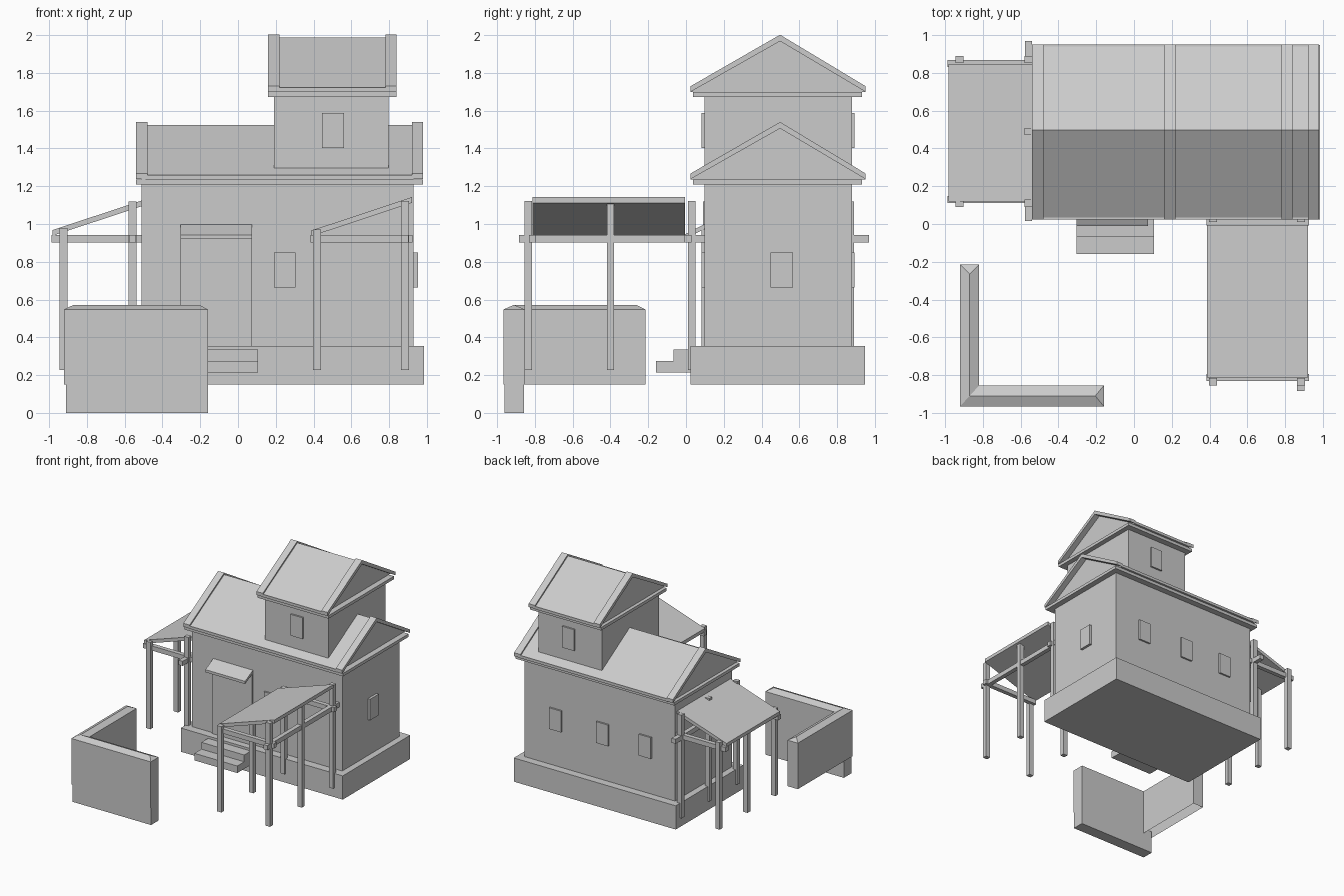
import bpy

if "Cube" in bpy.data.objects:
    bpy.data.objects.remove(bpy.data.objects["Cube"])

def mesh(name, verts, faces):
    me = bpy.data.meshes.new(name)
    me.from_pydata(verts, [], faces)
    me.update()
    ob = bpy.data.objects.new(name, me)
    bpy.context.collection.objects.link(ob)
    return ob

def prism(name, pts, a, b, axis):
    """Extrude a closed profile from a to b: axis 'x' takes (y,z), 'y' takes (x,z)."""
    put = (lambda p, t: (t, p[0], p[1])) if axis == 'x' else (lambda p, t: (p[0], t, p[1]))
    area = sum(p[0] * q[1] - q[0] * p[1] for p, q in zip(pts, pts[1:] + pts[:1]))
    # keep normals outward
    if (area < 0) == (axis == 'x'):
        pts = pts[::-1]
    n = len(pts)
    verts = [put(p, a) for p in pts] + [put(p, b) for p in pts]
    faces = [(i, (i + 1) % n, n + (i + 1) % n, n + i) for i in range(n)]
    faces += [tuple(range(n))[::-1], tuple(range(n, 2 * n))]
    return mesh(name, verts, faces)

def box(name, x0, x1, y0, y1, z0, z1):
    return prism(name, [(y0, z0), (y1, z0), (y1, z1), (y0, z1)], x0, x1, 'x')

RIDGE, Y0, Y1 = 0.498, 0.025, 0.95

def gable_roof(name, x0, x1, zb):
    # eave band, filled roof, barge boards and eave trims
    box(name + "_eave_band", x0, x1, 0.037, 0.932, zb, zb + 0.026)
    prism(name + "_panels", [(0.032, zb + 0.026), (Y1 - 0.007, zb + 0.026), (Y1 - 0.007, zb + 0.048),
                             (RIDGE, zb + 0.315), (0.032, zb + 0.048)], x0 + 0.03, x1 - 0.05, 'x')
    chevron = [(Y0, zb + 0.028), (RIDGE, zb + 0.296), (Y1, zb + 0.028),
               (Y1, zb + 0.058), (RIDGE, zb + 0.33), (Y0, zb + 0.058)]
    for side, a in (("left", x0), ("right", x1 - 0.06)):
        prism(f"{name}_{side}_barge_board", chevron, a, a + 0.06, 'x')
    for side, a in (("front", Y0), ("back", Y1 - 0.025)):
        box(f"{name}_{side}_eave_trim", x0 + 0.05, x1 - 0.05, a, a + 0.025, zb + 0.026, zb + 0.05)

# House
box("plinth", -0.565, 0.985, 0.025, 0.947, 0.15, 0.355)
box("house_walls", -0.51, 0.93, 0.097, 0.878, 0.355, 1.215)
gable_roof("main_roof", -0.54, 0.98, 1.21)
box("tower_walls", 0.19, 0.797, 0.097, 0.878, 1.25, 1.68)
gable_roof("tower_roof", 0.16, 0.84, 1.672)

# Windows
for name, x, y, z in (("tower_front_window", 0.503, 0.097, 1.495), ("tower_back_window", 0.503, 0.878, 1.495),
                      ("front_window", 0.247, 0.097, 0.757), ("back_window_a", 0.63, 0.878, 0.757),
                      ("back_window_b", 0.18, 0.878, 0.757), ("back_window_c", -0.23, 0.878, 0.757)):
    box(name, x - 0.057, x + 0.057, y - 0.015, y + 0.015, z - 0.092, z + 0.092)
box("side_window", 0.91, 0.952, 0.448, 0.566, 0.665, 0.848)

# Door, awning and steps
box("door", -0.305, 0.075, 0.082, 0.11, 0.355, 0.97)
prism("door_awning", [(-0.01, 0.92), (0.1, 0.975), (0.1, 1.0), (-0.01, 0.943)], -0.305, 0.075, 'x')
box("upper_step", -0.305, 0.105, -0.065, 0.04, 0.275, 0.335)
box("lower_step", -0.305, 0.105, -0.16, 0.04, 0.215, 0.276)

def porch(name, roof, ry, xs, ys, beam_x, beams_y, long_beam):
    # sloped roof, six posts, cross beams and one long beam
    (xa, za), (xb, zb) = roof
    prism(name + "_roof", [(xa, za - 0.03), (xb, zb - 0.03), (xb, zb), (xa, za)], *ry, 'y')
    for i, (x, top) in enumerate(xs):
        for j, y in enumerate(ys):
            box(f"{name}_post_{i}_{j}", x - 0.021, x + 0.021, y - 0.019, y + 0.019, 0.228, top)
    for i, y in enumerate(beams_y):
        box(f"{name}_cross_beam_{i}", *beam_x, y - 0.019, y + 0.019, 0.902, 0.942)
    box(name + "_long_beam", xs[1][0] - 0.019, xs[1][0] + 0.019, *long_beam, 0.902, 0.942)

porch("right_porch", ((0.387, 0.965), (0.92, 1.142)), (-0.812, -0.005),
      ((0.418, 0.97), (0.883, 1.122)), (-0.835, -0.4, 0.03),
      (0.385, 0.925), (-0.812, 0.011), (-0.885, 0.1))
porch("left_porch", ((-0.982, 0.968), (-0.507, 1.125)), (0.118, 0.848),
      ((-0.924, 0.98), (-0.559, 1.12)), (0.11, 0.49, 0.87),
      (-0.987, -0.505), (0.13, 0.85), (0.015, 0.968))

# L-shaped garden wall with a low hipped top
L = [(-0.92, -0.965), (-0.16, -0.965), (-0.16, -0.855), (-0.82, -0.855), (-0.82, -0.215), (-0.92, -0.215)]
v = [(x, y, 0.15) for x, y in L] + [(x, y, 0.548) for x, y in L]
v += [(-0.87, -0.91, 0.572), (-0.205, -0.91, 0.572), (-0.87, -0.265, 0.572)]
f = [(i, (i + 1) % 6, 6 + (i + 1) % 6, 6 + i) for i in range(6)]
f += [(6, 7, 13, 12), (7, 8, 13), (8, 9, 12, 13), (9, 10, 14, 12), (10, 11, 14), (11, 6, 12, 14)]
mesh("garden_wall", v, f)
box("garden_wall_footing", -0.91, -0.16, -0.96, -0.858, 0.0, 0.2)
